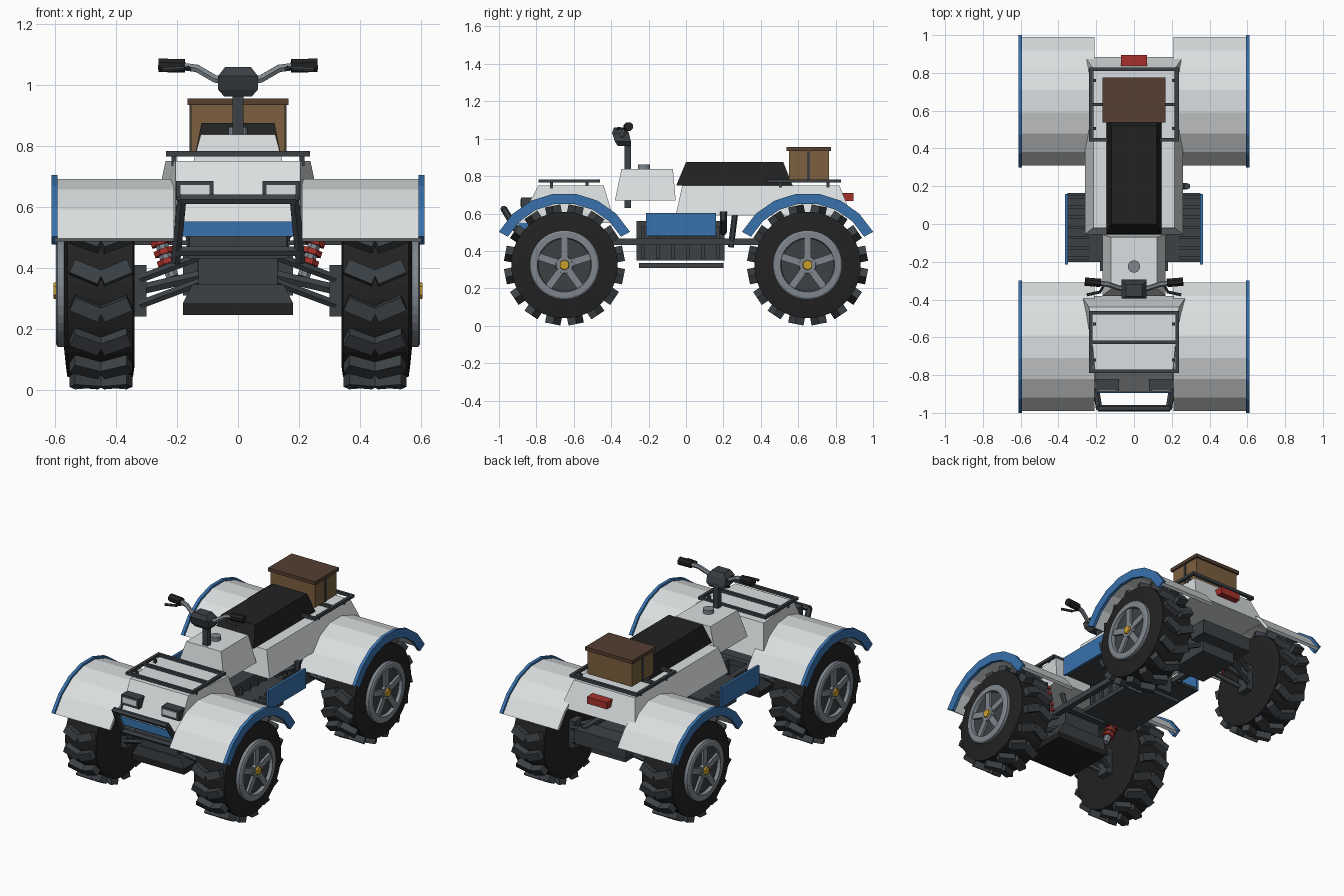
import bpy, bmesh, math
from mathutils import Matrix, Vector

if "Cube" in bpy.data.objects:
    bpy.data.objects.remove(bpy.data.objects["Cube"])


def material(name, *rgb):
    m = bpy.data.materials.new(name)
    m.use_nodes = True
    m.diffuse_color = (*rgb, 1)
    m.node_tree.nodes["Principled BSDF"].inputs["Base Color"].default_value = (*rgb, 1)
    return m


WHITE = material("white paint", .71, .74, .75)
BLUE = material("blue paint", .04, .17, .42)
BLACK = material("black rubber", .016, .016, .016)
DARK = material("dark metal", .045, .053, .06)
GREY = material("grey metal", .21, .24, .27)
BROWN = material("brown wood", .2, .117, .05)
LID = material("dark wood", .09, .05, .03)
YELLOW = material("yellow cap", .58, .35, .025)
RED = material("red paint", .38, .03, .025)


def finish(name, bm, mat, mirror=""):
    """Turn a bmesh into an object, mirrored over the given world axes."""
    bmesh.ops.recalc_face_normals(bm, faces=bm.faces)
    me = bpy.data.meshes.new(name)
    bm.to_mesh(me)
    bm.free()
    me.materials.append(mat)
    ob = bpy.data.objects.new(name, me)
    bpy.context.collection.objects.link(ob)
    if mirror:
        mod = ob.modifiers.new("mirror", 'MIRROR')
        mod.use_axis = [a in mirror for a in "XYZ"]
        mod.use_mirror_merge = False
    return ob


def add_loft(bm, rings):
    rows = [[bm.verts.new(p) for p in ring] for ring in rings]
    n = len(rows[0])
    for a, b in zip(rows, rows[1:]):
        for i in range(n):
            bm.faces.new((a[i], a[(i + 1) % n], b[(i + 1) % n], b[i]))
    bm.faces.new(rows[0])
    bm.faces.new(rows[-1])


def loft(name, rings, mat, mirror=""):
    bm = bmesh.new()
    add_loft(bm, rings)
    return finish(name, bm, mat, mirror)


def blocks(name, matrices, mat, mirror=""):
    bm = bmesh.new()
    for m in matrices:
        bmesh.ops.create_cube(bm, size=1, matrix=m)
    return finish(name, bm, mat, mirror)


def span(x, y, z):
    """Matrix taking a unit cube to the given ranges."""
    mid = [(a + b) / 2 for a, b in (x, y, z)]
    return Matrix.Translation(mid) @ Matrix.Diagonal((x[1] - x[0], y[1] - y[0], z[1] - z[0], 1))


def box(name, x, y, z, mat, mirror=""):
    return blocks(name, [span(x, y, z)], mat, mirror)


def tubes(name, paths, r, mat, mirror="", sides=6):
    bm = bmesh.new()
    for path in paths:
        pts = [Vector(p) for p in path]
        rings = []
        for i, p in enumerate(pts):
            t = (pts[min(i + 1, len(pts) - 1)] - pts[max(i - 1, 0)]).normalized()
            ref = Vector((0, 1, 0)) if abs(t.y) < .8 else Vector((0, 0, 1))
            u = t.cross(ref).normalized()
            v = t.cross(u)
            rings.append([p + r * (u * math.cos(k) + v * math.sin(k))
                          for k in (math.tau * (j + .5) / sides for j in range(sides))])
        add_loft(bm, rings)
    return finish(name, bm, mat, mirror)


def rect(x, y0, y1, z, x1=None):
    """Level four-sided ring: half width x at y0 and x1 at y1."""
    x1 = x if x1 is None else x1
    return [(-x, y0, z), (x, y0, z), (x1, y1, z), (-x1, y1, z)]


# Wheels: one wheel, mirrored to all four corners
AX, HUB = -.65, .325


def turned(name, profile, mat, n=36):
    ang = [math.tau * (i + .5) / n for i in range(n)]
    loft(name, [[(x, AX + r * math.cos(a), HUB + r * math.sin(a)) for a in ang]
                for x, r in profile], mat, "XY")


turned("tyre", [(.34, .25), (.345, .285), (.56, .285), (.565, .25), (.572, .18)], BLACK)
turned("rim_back", [(.56, .15), (.577, .15)], DARK)
turned("rim_ring", [(.56, .185), (.592, .185), (.598, .175), (.598, .145), (.575, .14)], GREY)
turned("rim_hub", [(.56, .05), (.595, .045)], GREY, 12)
turned("hub_cap", [(.59, .03), (.605, .026)], YELLOW, 6)
axle = Matrix.Translation((0, AX, HUB))
blocks("rim_spokes", [axle @ Matrix.Rotation(math.tau * i / 5, 4, 'X')
                      @ span((.57, .592), (-.019, .019), (.02, .15)) for i in range(5)], GREY, "XY")
lugs = []
for i in range(16):
    for x, tilt in ((.402, -.4), (.498, .4)):
        lugs.append(axle @ Matrix.Rotation(math.tau * (i + .5) / 16, 4, 'X')
                    @ Matrix.Translation((x, 0, .3)) @ Matrix.Rotation(tilt, 4, 'Z')
                    @ span((-.05, .05), (-.024, .024), (-.03, .022)))
blocks("tyre_lugs", lugs, DARK, "XY")


# Fenders with coloured edge trim
def arch(name, x0, x1, r0, r1, mat):
    rings = []
    for i in range(8):
        a = math.radians(-61.25 + 17.5 * i)
        s, c = math.sin(a), math.cos(a)
        rings.append([(x, AX + r * s, .31 + r * c)
                      for x, r in ((x0, r0), (x1, r0), (x1, r1), (x0, r1))])
    loft(name, rings, mat, "XY")


arch("fender", .21, .6, .368, .387, WHITE)
arch("fender_trim", .592, .612, .345, .4, BLUE)

# Body shells
loft("front_cowl", [rect(.205, -.89, -.38, .55, .28), rect(.205, -.79, -.44, .75, .238)], WHITE)
loft("rear_body", [rect(.26, -.055, .885, .59), rect(.215, -.02, .82, .75)], WHITE)
loft("tank_cover", [rect(.168, -.38, -.055, .67), rect(.122, -.345, -.07, .838)], WHITE)
loft("seat", [rect(.145, -.052, .57, .75), rect(.12, 0, .52, .875)], BLACK)
tubes("filler_cap", [[(0, -.225, .83), (0, -.225, .862)]], .033, GREY, sides=12)
box("front_panel", (-.205, .205), (-.895, -.84), (.503, .552), BLUE)
box("tail_light", (-.07, .07), (.83, .895), (.667, .71), RED)

# Headlights
box("headlight_housing", (.08, .203), (-.882, -.8), (.622, .685), DARK, "X")
box("headlight_lens", (.092, .19), (-.888, -.87), (.64, .674), WHITE, "X")

# Racks and crate
for name, y0, y1 in (("front_rack", -.78, -.47), ("rear_rack", .445, .82)):
    mid = (y0 + y1) / 2
    bars = [span((-.237, .237), (y - .009, y + .009), (.765, .783)) for y in (y0, mid, y1)]
    bars += [span((s * .228 - .009, s * .228 + .009), (y0, y1), (.765, .783)) for s in (-1, 1)]
    bars += [span((s * .21 - .008, s * .21 + .008), (y - .008, y + .008), (.735, .77))
             for s in (-1, 1) for y in (y0 + .06, y1 - .06)]
    blocks(name, bars, DARK)
box("crate", (-.155, .155), (.55, .765), (.783, .936), BROWN)
box("crate_lid", (-.166, .166), (.538, .776), (.934, .956), LID)
blocks("crate_strap", [span((-.159, .159), (.648, .664), (.783, .935))], DARK)

# Steering column and handlebar
box("steering_column", (-.018, .018), (-.33, -.295), (.63, .99), DARK)
loft("steering_head", [rect(.045, -.365, -.3, .962), rect(.065, -.38, -.295, .985),
                       rect(.065, -.395, -.305, 1.03), rect(.042, -.385, -.32, 1.06)], DARK)
tubes("handlebar", [[(.03, -.345, 1.015), (.075, -.34, 1.02), (.135, -.32, 1.055),
                     (.2, -.31, 1.063)]], .014, GREY, "X")
tubes("handle_grip", [[(.175, -.312, 1.063), (.26, -.305, 1.065)]], .024, BLACK, "X", 8)
tubes("brake_lever", [[(.16, -.325, 1.055), (.18, -.36, 1.055), (.25, -.375, 1.05)]],
      .008, DARK, "X")

# Front bumper
tubes("front_bumper", [
    [(.205, -.85, .42), (.185, -.975, .627)], [(-.205, -.85, .42), (-.185, -.975, .627)],
    [(-.19, -.975, .625), (.19, -.975, .625)], [(-.203, -.875, .455), (.203, -.875, .455)]],
    .018, DARK)

# Chassis, engine and under-body plates
box("frame_rail", (.13, .165), (-.86, .82), (.432, .467), DARK, "X")
blocks("frame_cross_bars", [span((-.16, .16), (y - .02, y + .02), (.43, .465))
                            for y in (-.84, -.45, .45)], DARK)
tubes("frame_strut", [[(.15, .24, .42), (.17, .265, .62)], [(.15, -.45, .44), (.15, -.5, .6)]],
      .016, DARK, "X")
box("engine_block", (-.12, .12), (-.265, .205), (.35, .56), DARK)
blocks("engine_fins", [span((-.135, .135), (y - .01, y + .01), (.36, .53))
                       for y in (-.23 + .08 * i for i in range(6))], DARK)
box("skid_plate", (-.18, .18), (-.25, .2), (.31, .335), DARK)
box("front_gearbox", (-.13, .13), (-.79, -.48), (.345, .45), DARK)
loft("front_guard", [rect(.18, -.8, -.48, .285), rect(.15, -.8, -.46, .345)], DARK)
box("front_skid", (-.18, .18), (-.8, -.48), (.245, .285), BLACK)
box("rear_gearbox", (-.12, .12), (.5, .78), (.3, .45), DARK)
box("rear_bumper", (-.18, .18), (.74, .86), (.37, .46), DARK)
box("radiator", (-.16, .16), (-.83, -.78), (.44, .55), DARK)

# Footboards with side panels
box("footboard", (.12, .352), (-.2, .165), (.475, .49), DARK, "X")
blocks("footboard_ribs", [span((.24, .352), (y - .008, y + .008), (.485, .502))
                          for y in (-.18 + .054 * i for i in range(7))], DARK, "X")
box("side_panel", (.35, .366), (-.215, .16), (.48, .602), BLUE, "X")
tubes("gear_lever", [[(.14, .2, .5), (.27, .2, .57)], [(.28, .2, .56), (.28, .2, .61)]],
      .018, DARK)

# Suspension, mirrored to all four corners
box("wheel_knuckle", (.3, .345), (AX - .04, AX + .04), (.24, .41), DARK, "XY")
arms = [[(.32, AX + d * .3, z), (.12, AX + d, z + .075)] for z in (.28, .365) for d in (-.1, .1)]
tubes("suspension_arm", arms, .016, DARK, "XY")
tubes("drive_shaft", [[(.34, AX, HUB), (.1, AX, .38)]], .02, DARK, "XY")
foot, top = Vector((.215, -.52, .37)), Vector((.285, -.49, .58))
tubes("shock_core", [[foot, top]], .022, GREY, "XY", 8)
tubes("shock_coil", [[foot.lerp(top, t), foot.lerp(top, t + .08)]
                     for t in (.2 + .15 * i for i in range(5))], .036, RED, "XY", 8)
